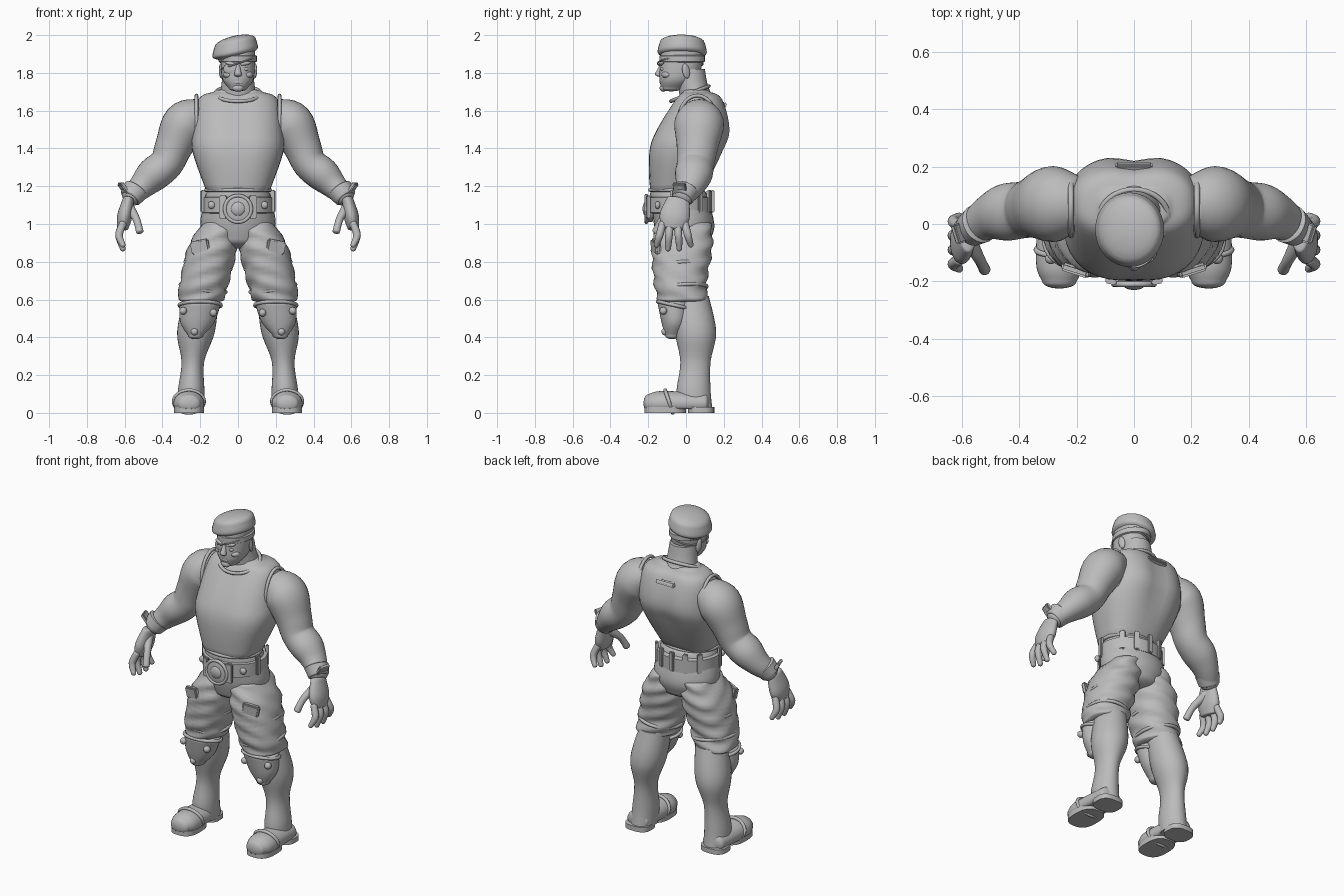
import bpy, bmesh, math
from mathutils import Vector, Matrix, Euler

if "Cube" in bpy.data.objects:
    bpy.data.objects.remove(bpy.data.objects["Cube"])

clay = bpy.data.materials.new("plain grey")
clay.use_nodes = True
grey = (.5, .5, .5, 1)
clay.diffuse_color = grey
clay.node_tree.nodes["Principled BSDF"].inputs["Base Color"].default_value = grey


def finish(name, bm, mirror):
    """Turn a bmesh into a smooth object, mirrored across the body if asked."""
    bmesh.ops.recalc_face_normals(bm, faces=bm.faces)
    mesh = bpy.data.meshes.new(name)
    bm.to_mesh(mesh)
    bm.free()
    mesh.materials.append(clay)
    part = bpy.data.objects.new(name, mesh)
    bpy.context.collection.objects.link(part)
    bpy.ops.object.select_all(action="DESELECT")
    part.select_set(True)
    bpy.context.view_layer.objects.active = part
    bpy.ops.object.shade_smooth_by_angle(angle=math.radians(50))
    if mirror:
        part.modifiers.new("mirror", "MIRROR")


def spline(rows, steps):
    """Smooth interpolation through rows of numbers."""
    rows = [Vector(row) for row in rows]
    last = len(rows) - 1
    result = []
    for i in range(last):
        start, end = rows[i], rows[i + 1]
        leave = (end - rows[max(i - 1, 0)]) / 2
        arrive = (rows[min(i + 2, last)] - start) / 2
        for k in range(steps):
            t = k / steps
            ease = t * t * (3 - 2 * t)
            result.append(start.lerp(end, ease) + leave * t * (1 - t) ** 2 - arrive * t * t * (1 - t))
    return result + [rows[last]]


def dome(row, neighbour, height):
    """Shrinking rows that round off one end, nearest the end first."""
    outward = (Vector(row[:3]) - Vector(neighbour[:3])).normalized() * height
    rows = []
    for step in range(1, 6):
        angle = step * math.pi / 11
        centre = Vector(row[:3]) + outward * math.sin(angle)
        rows.append(Vector((*centre, *(size * math.cos(angle) for size in row[3:]))))
    return rows


def loft(name, rows, depth_axis=None, cap=0, power=2, mirror=False, shape=None, sides=32, steps=5):
    """Skin rows of x, y, z, half width, half depth; a depth axis turns them to the path."""
    rows = spline(rows, steps)
    if cap:
        head = dome(rows[0], rows[1], cap)
        tail = dome(rows[-1], rows[-2], cap)
        rows = head[::-1] + rows + tail
    bm = bmesh.new()
    loops = []
    for i, row in enumerate(rows):
        across, deep = Vector((1, 0, 0)), Vector((0, 1, 0))
        if depth_axis:
            ahead, behind = rows[min(i + 1, len(rows) - 1)], rows[max(i - 1, 0)]
            path = (Vector(ahead[:3]) - Vector(behind[:3])).normalized()
            deep = Vector(depth_axis)
            deep = (deep - path * deep.dot(path)).normalized()
            across = deep.cross(path)
        loop = []
        for k in range(sides):
            c, s = math.cos(math.tau * k / sides), math.sin(math.tau * k / sides)
            point = Vector(row[:3])
            point += across * row[3] * math.copysign(abs(c) ** (2 / power), c)
            point += deep * row[4] * math.copysign(abs(s) ** (2 / power), s)
            loop.append(bm.verts.new(shape(point) if shape else point))
        loops.append(loop)
    for low, high in zip(loops, loops[1:]):
        for k in range(sides):
            bm.faces.new((low[k], low[k - 1], high[k - 1], high[k]))
    bm.faces.new(loops[0])
    bm.faces.new(loops[-1])
    finish(name, bm, mirror)


def column(name, rows, x=lambda z: 0, **options):
    """Upright loft from rows of height, y, half width, half depth."""
    loft(name, [(x(z), y, z, wide, deep) for z, y, wide, deep in rows], **options)


def limb(name, rows, flat=1, axis=(0, 1, 0), **options):
    """Loft along a path from rows of x, y, z, radius."""
    loft(name, [(*row, row[3] * flat) for row in rows], depth_axis=axis, **options)


def solid(name, at, size, turn=(0, 0, 0), boxy=False, mirror=False):
    """Ellipsoid with half sizes, or bevelled box with full sizes."""
    bm = bmesh.new()
    if boxy:
        bmesh.ops.create_cube(bm, size=1)
    else:
        bmesh.ops.create_uvsphere(bm, u_segments=24, v_segments=16, radius=1)
    bm.transform(Matrix.Diagonal((*size, 1)))
    if boxy:
        bmesh.ops.bevel(bm, geom=bm.edges[:], offset=min(size) / 4, segments=2, affect="EDGES")
    bm.transform(Matrix.Translation(at) @ Euler(turn).to_matrix().to_4x4())
    finish(name, bm, mirror)


def hoop(name, at, across, along, thick=.01, mirror=False, count=48, sides=8):
    """Elliptical tube spanned by two half axes."""
    at, across, along = Vector(at), Vector(across), Vector(along)
    normal = across.cross(along).normalized()
    bm = bmesh.new()
    loops = []
    for i in range(count):
        spoke = across * math.cos(math.tau * i / count) + along * math.sin(math.tau * i / count)
        loop = []
        for k in range(sides):
            angle = math.tau * k / sides
            offset = spoke.normalized() * math.cos(angle) + normal * math.sin(angle)
            loop.append(bm.verts.new(at + spoke + offset * thick))
        loops.append(loop)
    for i in range(count):
        for k in range(sides):
            bm.faces.new((loops[i - 1][k - 1], loops[i - 1][k], loops[i][k], loops[i][k - 1]))
    finish(name, bm, mirror)


def leg_x(z):
    """The legs spread outwards towards the ground."""
    return .25 - .15 * z * z


def muscle(point):
    """Groove down the spine and, more gently, between the chest muscles."""
    high = max(0, min(1, (point.z - 1.25) * 6))
    groove = high * math.exp(-(point.x * 16) ** 2) / 50
    point.y -= groove if point.y > .08 else 0
    point.y += groove / 2 if point.y < -.02 else 0
    return point


def crease(point):
    """Wrinkles in loose cloth."""
    point.y += math.sin(point.z * 75 + point.x * 22) / 150
    point.x += math.sin(point.z * 62 + point.y * 30) / 200
    return point


def droop(point):
    """Slant the beret to the right and lift its front."""
    point.z += point.x / 5 + max(0, -point.y) / 50
    return point


def flat_sole(point):
    point.z = max(point.z, .02)
    return point


# torso
column("vest", [(1.18, -.05, .17, .14), (1.38, 0, .24, .2), (1.5, .04, .24, .2), (1.66, .07, .21, .13),
                (1.7, .06, .13, .08)], cap=.02, power=2.5, shape=muscle, sides=40)
hoop("collar", at=(0, .02, 1.69), across=(.12, 0, 0), along=(0, .1, .04))
hoop("vest_hem", at=(0, -.05, 1.18), across=(.17, 0, 0), along=(0, .14, 0))
hoop("armhole_seams", at=(.22, .06, 1.54), across=(0, .1, 0), along=(0, 0, .14), mirror=True)
solid("back_patch", at=(0, .2, 1.63), size=(.13, .03, .03), turn=(.5, 0, 0), boxy=True)

# arms and wristbands
limb("arms", [(.2, .07, 1.58, .09), (.28, .07, 1.53, .12), (.34, .06, 1.41, .1), (.38, .05, 1.32, .09),
              (.45, .04, 1.26, .09), (.51, .02, 1.2, .07), (.57, -.02, 1.14, .05)], flat=1.1, cap=.03, mirror=True)
limb("wristbands", [(.54, 0, 1.18, .07), (.57, -.02, 1.14, .06)], cap=.01, mirror=True)
solid("wrist_plates", at=(.6, -.03, 1.18), size=(.02, .07, .09), turn=(0, .6, -.3), boxy=True, mirror=True)
solid("wrist_studs", at=(.61, -.03, 1.19), size=(.01, .02, .02), turn=(0, .6, -.3), mirror=True)

# hands
limb("palms", [(.58, -.04, 1.13, .03), (.6, -.06, 1.04, .04), (.61, -.07, .98, .03)], flat=2, cap=.01, mirror=True)
for i, finger in enumerate(("index", "middle", "ring", "little")):
    y = i * .04 - .125
    spread = (i - 1.5) / 50
    tip = .87 if finger in ("middle", "ring") else .89
    limb(finger + "_fingers", [(.61, y, 1, .02), (.63, y + spread / 2, .94, .02), (.61, y + spread, tip, .015)],
         cap=.015, mirror=True, sides=12)
limb("thumbs", [(.58, -.05, 1.09, .03), (.54, -.12, 1.03, .02), (.52, -.16, .96, .02)], cap=.01, mirror=True, sides=16)

# baggy trousers
column("trouser_hips", [(.92, -.01, .16, .14), (1, -.01, .2, .16), (1.16, -.04, .17, .15)], cap=.05)
column("trouser_legs", [(1, -.01, .09, .14), (.88, -.02, .13, .16), (.7, -.03, .13, .14), (.6, -.02, .12, .13)],
       x=leg_x, cap=.02, power=2.2, shape=crease, mirror=True, steps=8)
for fold, z in (("upper", .78), ("lower", .66)):
    hoop(fold + "_trouser_folds", at=(leg_x(z), -.02, z), across=(.12, 0, .02), along=(0, .13, .01), mirror=True)
solid("thigh_pockets", at=(.2, -.16, .88), size=(.1, .03, .07), turn=(.1, .2, .3), boxy=True, mirror=True)

# belt, loops and round buckle
column("belt", [(1.06, -.03, .19, .17), (1.14, -.03, .19, .17)], cap=.01, sides=40)
for i in range(9):
    angle = math.tau * (i - .5) / 14
    if i not in (1, 7):
        solid(f"belt_loop_{i}", at=(.19 * math.cos(angle), .17 * math.sin(angle) - .03, 1.12),
              size=(.02, .03, .12), turn=(0, 0, angle), boxy=True)
solid("buckle_plates", at=(.08, -.2, 1.09), size=(.04, .02, .12), turn=(0, 0, .2), boxy=True, mirror=True)
limb("buckle", [(0, -.18, 1.08, .07), (0, -.21, 1.08, .07)], axis=(0, 0, 1), cap=.01)
hoop("buckle_rim", at=(0, -.21, 1.08), across=(.07, 0, 0), along=(0, 0, .07))
solid("buckle_boss", at=(0, -.21, 1.08), size=(.04, .02, .04))
solid("belt_studs", at=(.14, -.15, 1.1), size=(.02, .015, .02), mirror=True)

# boots
column("boot_shafts", [(.62, .02, .09, .1), (.43, .05, .1, .11), (.27, .05, .06, .08), (.12, .04, .07, .09),
                       (.02, .05, .07, .09)], x=leg_x, mirror=True)
limb("boot_feet", [(.26, y, .05, radius) for y, radius in ((.1, .07), (-.05, .08), (-.15, .08), (-.2, .06))],
     flat=.8, axis=(0, 0, 1), cap=.025, shape=flat_sole, mirror=True)
for part, y, length in (("heels", .08, .07), ("soles", -.11, .11)):
    column("boot_" + part, [(0, y, .08, length), (.03, y, .08, length)], x=lambda z: .26, power=2.7, mirror=True)
hoop("toe_cap_seams", at=(.26, -.09, .06), across=(.08, 0, 0), along=(0, -.02, .06), mirror=True)

# knee pads
column("knee_pads", [(.41, -.07, .04, .04), (.48, -.06, .09, .07), (.58, -.06, .11, .09)],
       x=leg_x, cap=.02, mirror=True)
hoop("knee_pad_rims", at=(.2, -.06, .57), across=(.11, 0, 0), along=(0, .09, -.02), mirror=True)
for rivet, at in (("inner", (.13, -.12, .53)), ("outer", (.29, -.12, .54)), ("lower", (.23, -.11, .43))):
    solid(rivet + "_knee_rivets", at=at, size=(.02, .02, .02), mirror=True)

# neck and head
column("neck", [(1.64, .07, .11, .1), (1.72, .04, .09, .08), (1.82, .02, .08, .08)])
column("head", [(1.72, -.07, .05, .06), (1.76, -.05, .08, .09), (1.82, -.03, .09, .11), (1.92, -.02, .09, .11)],
       cap=.02, power=2.2)
solid("chin", at=(0, -.12, 1.72), size=(.03, .02, .02))
limb("nose", [(0, -.13, 1.84, .01), (0, -.145, 1.79, .02)], cap=.01, sides=16)
solid("lips", at=(0, -.13, 1.75), size=(.03, .01, .01))
solid("brows", at=(.04, -.13, 1.85), size=(.03, .01, .01), turn=(0, -.2, .3), mirror=True)
solid("cheeks", at=(.05, -.1, 1.79), size=(.03, .03, .02), mirror=True)
solid("left_eye", at=(.04, -.125, 1.82), size=(.015, .01, .01))
solid("ears", at=(.09, 0, 1.81), size=(.01, .02, .04), turn=(.2, 0, .3), mirror=True)
solid("eye_patch", at=(-.04, -.125, 1.82), size=(.04, .01, .03), turn=(0, 0, -.3))
hoop("eye_patch_strap", at=(0, -.03, 1.85), across=(.09, 0, .03), along=(0, .12, 0), thick=.004)

# slanted beret
column("beret_band", [(1.86, -.02, .1, .12), (1.89, -.02, .1, .12)], cap=.01)
column("beret", [(1.89, -.02, .09, .11), (1.91, -.02, .12, .13), (1.96, -.02, .11, .12)], x=lambda z: -.015,
       cap=.04, shape=droop)
